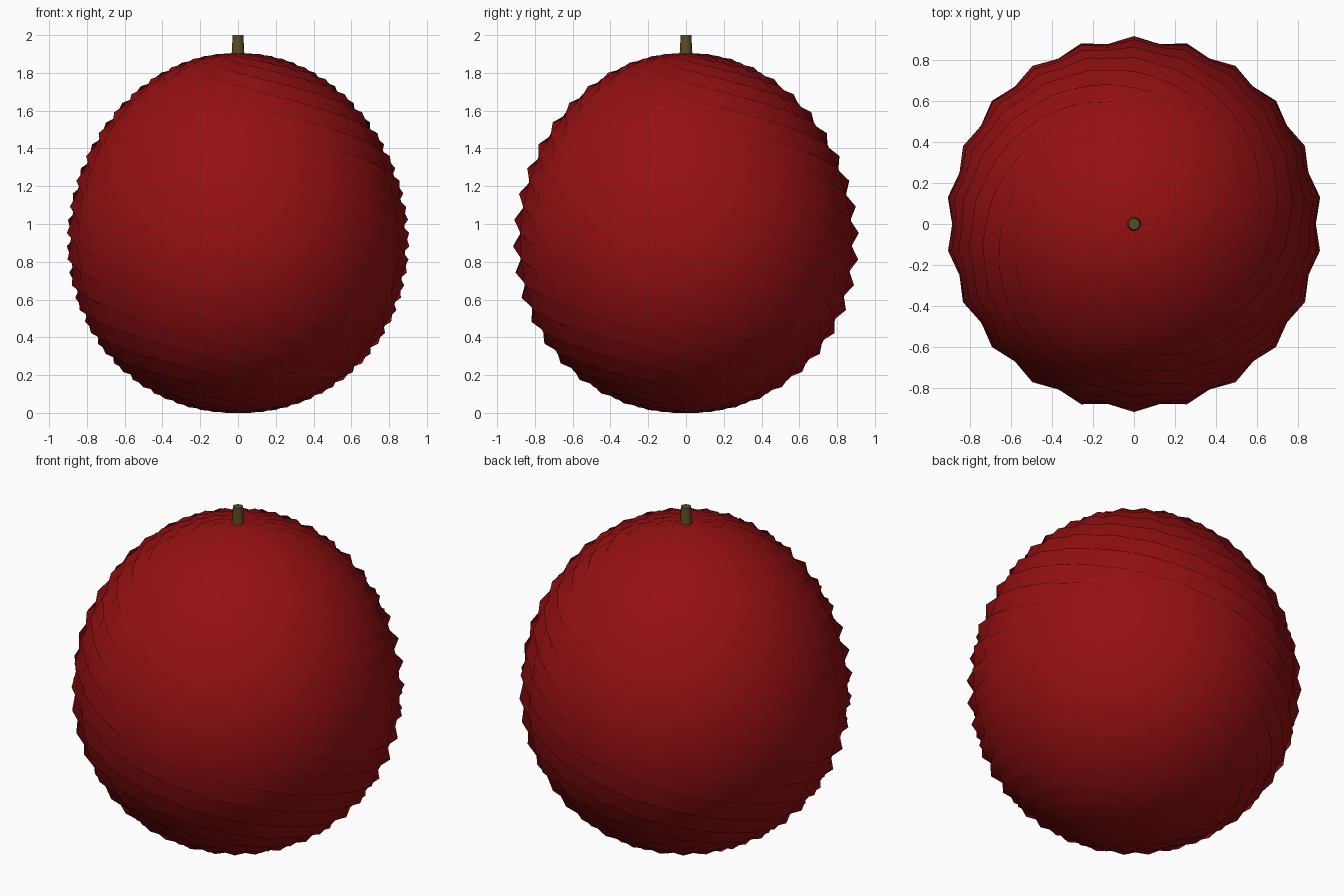
import bpy, bmesh, math

cube = bpy.data.objects.get("Cube")
if cube:
    bpy.data.objects.remove(cube)

SEGMENTS = 44
RINGS = 44
MIDDLE = 0.952      # half height of the fruit body
BUMP = 0.034        # height of the skin bumps


def material(name, rgb):
    mat = bpy.data.materials.new(name)
    mat.use_nodes = True
    colour = (*rgb, 1)
    mat.diffuse_color = colour
    bsdf = next(n for n in mat.node_tree.nodes if n.type == "BSDF_PRINCIPLED")
    bsdf.inputs["Base Color"].default_value = colour
    return mat


def make_object(name, bm, mat, angle):
    mesh = bpy.data.meshes.new(name)
    bm.to_mesh(mesh)
    bm.free()
    mesh.materials.append(mat)
    obj = bpy.data.objects.new(name, mesh)
    bpy.context.collection.objects.link(obj)
    bpy.ops.object.select_all(action="DESELECT")
    obj.select_set(True)
    bpy.context.view_layer.objects.active = obj
    bpy.ops.object.shade_smooth_by_angle(angle=math.radians(angle))
    return obj


# Fruit skin: an egg-shaped sphere with staggered columns of small bumps
bm = bmesh.new()
bmesh.ops.create_uvsphere(bm, u_segments=SEGMENTS, v_segments=RINGS, radius=1)
for v in bm.verts:
    polar = math.acos(max(-1, min(1, v.co.z)))
    around = math.atan2(v.co.x, v.co.y)
    wave = math.cos(around * SEGMENTS / 4) * math.cos(polar * RINGS)
    lift = 1 + BUMP * wave * math.sin(polar)
    width = 0.885 * (1 - 0.05 * math.cos(polar)) * lift
    v.co.x *= width
    v.co.y *= width
    v.co.z = MIDDLE + MIDDLE * v.co.z * lift
make_object("fruit_skin", bm, material("deep red", (0.3, 0.005, 0.006)), 180)

# Stem: a short tapered peg set into the top
bm = bmesh.new()
bmesh.ops.create_cone(bm, cap_ends=True, segments=12, radius1=0.036,
                      radius2=0.028, depth=0.14)
bmesh.ops.translate(bm, verts=bm.verts, vec=(0, 0, 1.93))
make_object("stem", bm, material("stem brown", (0.11, 0.07, 0.02)), 30)
